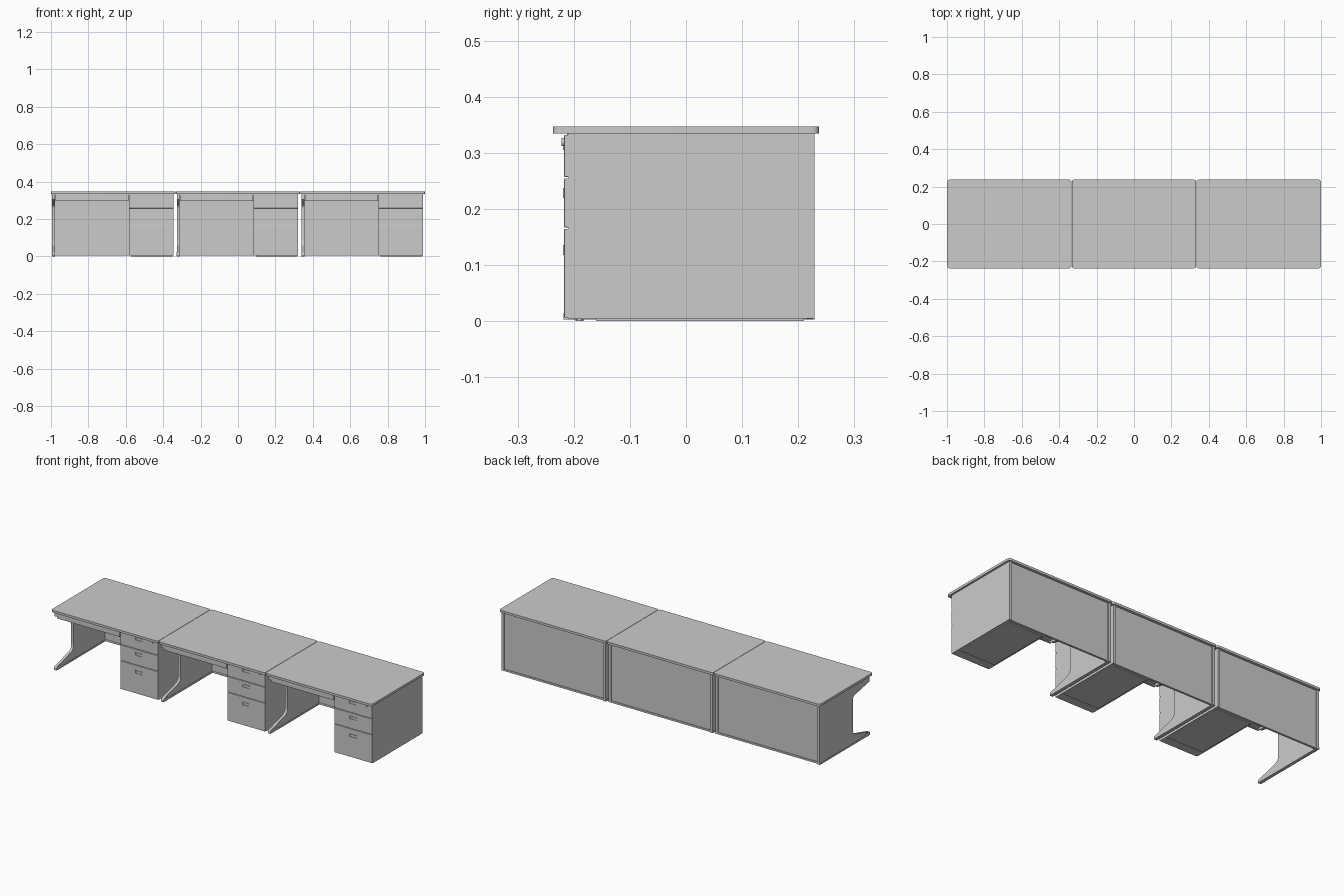
import bpy, bmesh, math
from mathutils import Vector

if "Cube" in bpy.data.objects:
    bpy.data.objects.remove(bpy.data.objects["Cube"])

PITCH = 0.667  # spacing of the three desks


def add_mesh(name, bm, x, smooth=False):
    bmesh.ops.recalc_face_normals(bm, faces=bm.faces)
    me = bpy.data.meshes.new(name)
    bm.to_mesh(me)
    bm.free()
    ob = bpy.data.objects.new(name, me)
    ob.location.x = x
    bpy.context.collection.objects.link(ob)
    if smooth:
        bpy.context.view_layer.objects.active = ob
        ob.select_set(True)
        bpy.ops.object.shade_smooth_by_angle(angle=math.radians(35))
        ob.select_set(False)
    return ob


def box(name, ox, x, y, z, bevel=0):
    bm = bmesh.new()
    bmesh.ops.create_cube(bm, size=1)
    for v in bm.verts:
        v.co = [r[0] + (c + 0.5) * (r[1] - r[0]) for c, r in zip(v.co, (x, y, z))]
    ob = add_mesh(name, bm, ox)
    if bevel:
        m = ob.modifiers.new("bevel", 'BEVEL')
        m.width, m.segments = bevel, 2
    return ob


def rounded(points, n=5):
    """Fillet each (a, b, radius) corner of a closed outline."""
    out = []
    for i, (a, b, r) in enumerate(points):
        p = Vector((a, b))
        if r == 0:
            out.append(p)
            continue
        d0 = (Vector(points[i - 1][:2]) - p).normalized()
        d1 = (Vector(points[(i + 1) % len(points)][:2]) - p).normalized()
        s, e = p + d0 * r, p + d1 * r
        for k in range(n + 1):
            t = k / n
            out.append(s * (1 - t) ** 2 + p * 2 * t * (1 - t) + e * t * t)
    return out


def prism(name, ox, outline, axis, lo, hi):
    """Extrude a flat outline along x or z."""
    bm = bmesh.new()
    place = (lambda p, h: (h, p.x, p.y)) if axis == 'x' else (lambda p, h: (p.x, p.y, h))
    f = bm.faces.new([bm.verts.new(place(p, lo)) for p in outline])
    ext = bmesh.ops.extrude_face_region(bm, geom=[f])
    d = (hi - lo, 0, 0) if axis == 'x' else (0, 0, hi - lo)
    bmesh.ops.translate(bm, vec=d, verts=[g for g in ext['geom'] if isinstance(g, bmesh.types.BMVert)])
    return add_mesh(name, bm, ox, True)


def disc(name, ox, loc, r, depth, along_y=False):
    bm = bmesh.new()
    bmesh.ops.create_cone(bm, cap_ends=True, segments=20, radius1=r, radius2=r, depth=depth)
    for v in bm.verts:
        c = v.co.copy()
        if along_y:
            c = Vector((c.x, c.z, c.y))
        v.co = c + Vector(loc)
    return add_mesh(name, bm, ox, True)


def desk(ox):
    # table top with rounded corners
    r = 0.014
    top = rounded([(-0.3325, -0.237, r), (0.3325, -0.237, r), (0.3325, 0.237, r), (-0.3325, 0.237, r)])
    prism("table_top", ox, top, 'z', 0.334, 0.347)

    # cantilever side leg: upright, upper arm and long foot
    leg = rounded([(0.229, 0.005, 0), (0.229, 0.334, 0), (-0.212, 0.334, 0), (-0.212, 0.303, 0),
                   (-0.065, 0.275, 0.025), (-0.065, 0.062, 0.03), (-0.217, 0.020, 0.006), (-0.217, 0.005, 0)])
    prism("side_leg", ox, leg, 'x', -0.327, -0.312)
    foot = rounded([(0.229, 0.003, 0), (0.229, 0.012, 0), (-0.15, 0.012, 0), (-0.19, 0.022, 0),
                    (-0.218, 0.019, 0.006), (-0.218, 0.003, 0)])
    prism("foot_bar", ox, foot, 'x', -0.3285, -0.3105)
    for y in (-0.19, 0.2):
        disc("foot_glide", ox, (-0.3195, y, 0.002), 0.007, 0.004)

    # back panel held between rear posts and a bottom rail
    box("back_panel", ox, (-0.312, 0.32), (0.216, 0.222), (0.008, 0.334))
    box("rear_post", ox, (0.308, 0.322), (0.19, 0.229), (0.005, 0.334))
    box("back_bottom_rail", ox, (-0.312, 0.308), (0.214, 0.226), (0.004, 0.014))

    # drawer cabinet body and base
    box("cabinet", ox, (0.083, 0.322), (-0.210, 0.216), (0.005, 0.334))
    box("cabinet_base", ox, (0.095, 0.316), (-0.16, 0.21), (0, 0.006))

    # three drawer fronts with framed pulls
    for z0, z1, zh in ((0.257, 0.332, 0.314), (0.167, 0.254, 0.228), (0.006, 0.164, 0.127)):
        box("drawer_front", ox, (0.0845, 0.3205), (-0.217, -0.209), (z0, z1), 0.001)
        xm, w, h = 0.203, 0.024, 0.009
        for s in (-1, 1):
            box("pull_side", ox, sorted((xm + s * w, xm + s * (w - 0.003))), (-0.2195, -0.215), (zh - h, zh + h))
            zz = sorted((zh + s * h, zh + s * (h - 0.003)))
            box("pull_rail", ox, (xm - w, xm + w), (-0.2195, -0.215), zz)
    disc("lock", ox, (0.282, -0.218, 0.319), 0.007, 0.007, True)

    # shallow centre drawer over the knee space
    box("centre_drawer_front", ox, (-0.31, 0.081), (-0.216, -0.208), (0.296, 0.331), 0.001)
    box("centre_drawer_box", ox, (-0.295, 0.07), (-0.208, 0.10), (0.300, 0.329))
    box("front_rail", ox, (-0.312, 0.083), (-0.212, -0.19), (0.329, 0.334))


for i in (-1, 0, 1):
    desk(i * PITCH)
